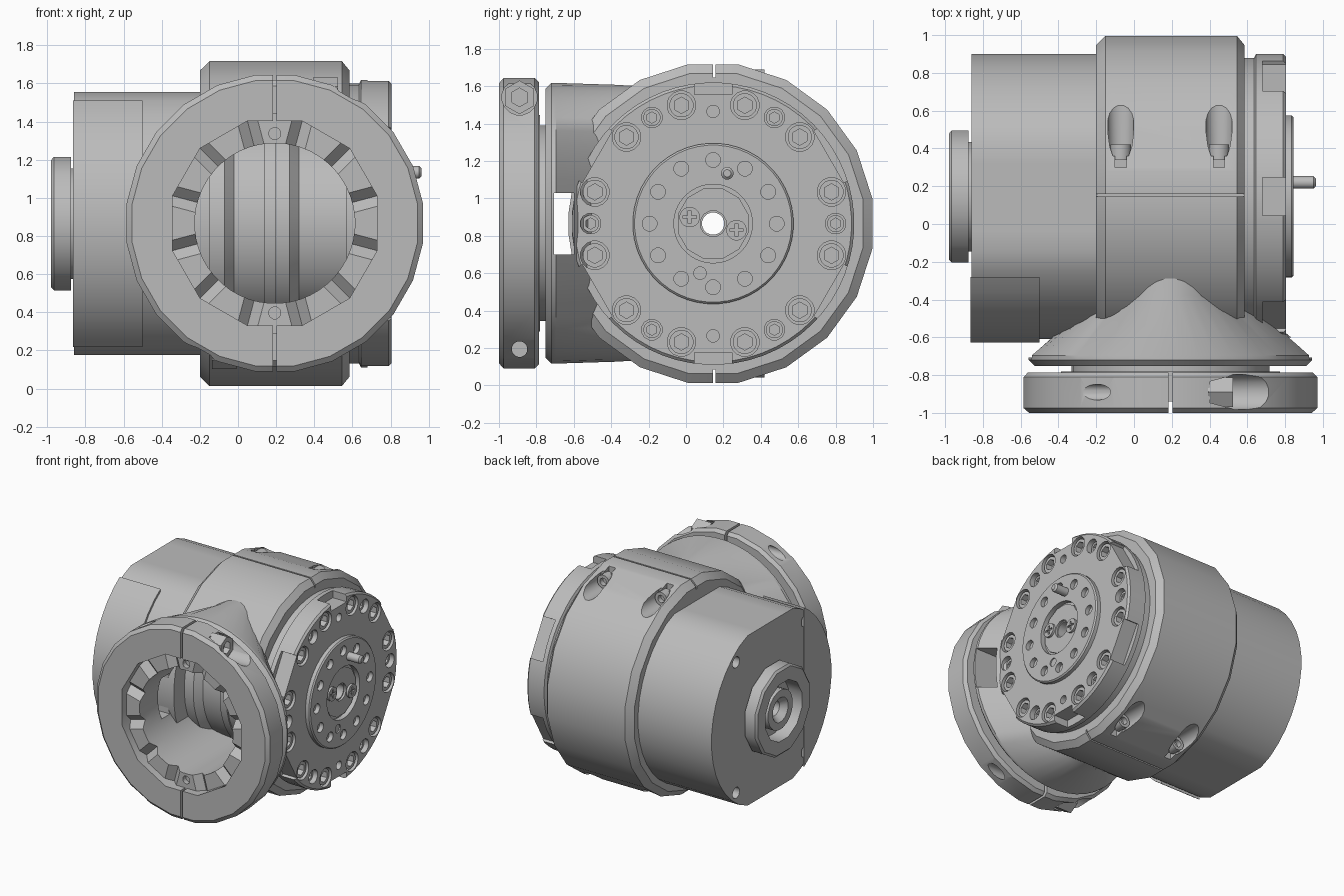
import bpy, bmesh
from math import pi, sin, cos, radians
from mathutils import Matrix, Vector

if "Cube" in bpy.data.objects:
    bpy.data.objects.remove(bpy.data.objects["Cube"])

grey = bpy.data.materials.new("machined grey")
grey.use_nodes = True
grey.diffuse_color = (0.5, 0.5, 0.5, 1)
grey.node_tree.nodes["Principled BSDF"].inputs["Base Color"].default_value = (0.5, 0.5, 0.5, 1)

AX = (0.145, 0.865)   # main axis, as (y, z)
FR = (0.193, 0.867)   # front flange axis, as (x, z)


def turn(bm, axis, c, prof, n=24, closed=False):
    """Revolve (position, radius[, width scale]) points about an X, Y or Z axis through c."""
    rings = []
    for p, r, *s in prof:
        ring = []
        for i in range(n):
            a = 2 * pi * (i + 0.5) / n
            u, v = c[0] + r * cos(a) * (s[0] if s else 1), c[1] + r * sin(a)
            ring.append(bm.verts.new((p, u, v) if axis == "X" else (u, p, v)))
        rings.append(ring)
    pairs = list(zip(rings, rings[1:]))
    if closed:
        pairs.append((rings[-1], rings[0]))
    else:
        bm.faces.new(rings[0])
        bm.faces.new(rings[-1])
    for a, b in pairs:
        for i in range(n):
            j = (i + 1) % n
            bm.faces.new((a[i], a[j], b[j], b[i]))


def rod(bm, axis, c, a, b, r, n=16):
    turn(bm, axis, c, [(a, r), (b, r)], n)


def box(bm, loc, size, rot=Matrix.Identity(4)):
    m = Matrix.Translation(loc) @ rot @ Matrix.Diagonal((*size, 1))
    bmesh.ops.create_cube(bm, size=1, matrix=m)


def make(name, bm, angle=32):
    bmesh.ops.recalc_face_normals(bm, faces=bm.faces)
    me = bpy.data.meshes.new(name)
    bm.to_mesh(me)
    bm.free()
    me.materials.append(grey)
    ob = bpy.data.objects.new(name, me)
    bpy.context.collection.objects.link(ob)
    smooth(ob, angle)
    return ob


def smooth(ob, angle=32):
    bpy.ops.object.select_all(action="DESELECT")
    ob.select_set(True)
    bpy.context.view_layer.objects.active = ob
    bpy.ops.object.shade_smooth_by_angle(angle=radians(angle))


def cut(ob, bm):
    """Subtract the cutter solids from the object and bake the result."""
    tool = make("cutter", bm)
    tool.hide_render = True
    mod = ob.modifiers.new("cut", "BOOLEAN")
    mod.object, mod.solver, mod.use_self = tool, "EXACT", True
    bpy.context.view_layer.objects.active = ob
    bpy.ops.object.modifier_apply(modifier=mod.name)
    bpy.data.objects.remove(tool)
    smooth(ob)


def polar(r, deg):
    return (AX[0] + r * cos(radians(deg)), AX[1] + r * sin(radians(deg)))


# Motor housing: a cylinder with flattened top and bottom
b = bmesh.new()
turn(b, "X", AX, [(-0.86, 0.757), (-0.15, 0.757)], 40)
for v in b.verts:
    v.co.z = min(max(v.co.z, AX[1] - 0.69), AX[1] + 0.69)
housing = make("motor_housing", b)
b = bmesh.new()
rod(b, "X", AX, -1, 0, 0.06)
for sy in (-1, 1):
    for sz in (-1, 1):
        rod(b, "X", (AX[0] + sy * 0.44, AX[1] + sz * 0.53), -0.9, -0.8, 0.045, 12)
cut(housing, b)

# Curved cover plate on the front of the housing
b = bmesh.new()
rod(b, "X", AX, -0.866, -0.5, 0.775, 40)
bmesh.ops.bisect_plane(b, geom=b.verts[:] + b.edges[:] + b.faces[:], plane_co=(0, -0.28, 0),
                       plane_no=(0, 1, 0), clear_outer=True)
bmesh.ops.holes_fill(b, edges=b.edges[:])
make("housing_cover", b)

# Rear hub with its inner shaft sleeve
b = bmesh.new()
turn(b, "X", AX, [(-0.85, 0.3), (-0.875, 0.3), (-0.875, 0.362), (-0.965, 0.362),
                  (-0.98, 0.345), (-0.98, 0.24), (-0.85, 0.24)], 12, True)
make("rear_hub", b)
b = bmesh.new()
turn(b, "X", AX, [(-0.85, 0.16), (-0.95, 0.16), (-0.95, 0.1), (-0.9, 0.06), (-0.85, 0.06)], 16, True)
make("shaft_sleeve", b)

# Clamp body, with bolt pockets, split grooves, front bore and side window
R = 0.862
b = bmesh.new()
turn(b, "X", AX, [(-0.2, R - 0.05), (-0.15, R), (0.545, R), (0.585, R - 0.05)], 20)
clamp = make("clamp_body", b, 25)
b = bmesh.new()
rod(b, "Y", FR, -1, -0.1, 0.42, 48)
box(b, (0.2, -0.675, 0.865), (1.2, 0.15, 0.33))
cut(clamp, b)
b = bmesh.new()
rod(b, "X", AX, -0.5, 1, 0.06)
for s in (-1, 1):
    box(b, (0.2, 0.152, AX[1] + s * 0.86), (1, 0.013, 0.16))
    for x in (-0.07, 0.45):
        rod(b, "Y", (x, AX[1] + s * 0.77), 0.36, 1.2, 0.07)
        box(b, (x, 0.34, AX[1] + s * 0.82), (0.06, 0.08, 0.1))
cut(clamp, b)

b = bmesh.new()
for s in (-1, 1):
    for x in (-0.07, 0.45):
        turn(b, "Y", (x, AX[1] + s * 0.77),
             [(0.34, 0.055), (0.42, 0.055), (0.42, 0.03), (0.38, 0.03)], 12)
make("clamp_bolts", b)

# Ribbed core seen through the front bore
b = bmesh.new()
turn(b, "X", AX, [(-0.24, 0.06), (-0.24, 0.62), (-0.07, 0.62), (-0.02, 0.57), (0.14, 0.57),
                  (0.14, 0.58), (0.2, 0.58), (0.2, 0.57), (0.27, 0.57), (0.32, 0.52),
                  (0.58, 0.52), (0.58, 0.06)], 48, True)
make("inner_core", b)

# Flared neck joining the clamp body to the front flange
b = bmesh.new()
turn(b, "Y", FR, [(-0.79, 0.525), (-0.752, 0.525), (-0.752, 0.72), (-0.72, 0.752),
                  (-0.695, 0.752), (-0.38, 0.742, 0.51), (0, 0.72, 0.53)], 48)
neck = make("flared_neck", b)
b = bmesh.new()
rod(b, "Y", FR, -1, -0.1, 0.42, 48)
box(b, (0.2, -0.653, 0.865), (2.4, 0.106, 0.33))
cut(neck, b)

# Front flange: clamp ring with split slits and opposed bolt pockets
b = bmesh.new()
turn(b, "Y", FR, [(-1, 0.755), (-0.975, 0.784), (-0.81, 0.784), (-0.785, 0.76)], 24)
flange = make("front_flange", b, 20)
b = bmesh.new()
rod(b, "Y", FR, -1.1, -0.7, 0.555, 12)
cut(flange, b)
b = bmesh.new()
for s in (-1, 1):
    z = FR[1] + s * 0.673
    box(b, (FR[0], -0.9, FR[1] + s * 0.68), (0.02, 0.4, 0.4))
    rod(b, "X", (-0.89, z), FR[0] + s * 0.21, FR[0] + s, 0.095)
    rod(b, "X", (-0.89, z), FR[0] - s * 0.15, FR[0] - s, 0.042)
cut(flange, b)
b = bmesh.new()
for s in (-1, 1):
    x, z = FR[0] + s * 0.2, FR[1] + s * 0.673
    turn(b, "X", (-0.89, z), [(x, 0.09), (x + s * 0.13, 0.09),
                              (x + s * 0.13, 0.05), (x + s * 0.08, 0.05)], 6)
make("flange_bolts", b)

# Toothed coupling ring inside the flange
b = bmesh.new()
turn(b, "Y", FR, [(-0.94, 0.42), (-0.94, 0.58), (-0.78, 0.58), (-0.78, 0.42)], 48, True)
teeth = make("coupling_teeth", b)
b = bmesh.new()
for k in range(12):
    a = radians(15 + 30 * k)
    rot = Matrix.Rotation(-a, 4, "Y") @ Matrix.Rotation(pi / 4, 4, "X")
    box(b, (FR[0] + 0.5 * cos(a), -0.94, FR[1] + 0.5 * sin(a)), (0.3, 0.075, 0.075), rot)
for s in (-1, 1):
    rod(b, "Y", (FR[0], FR[1] + s * 0.47), -0.96, -0.9, 0.032, 12)
cut(teeth, b)

# Output disc with rim notches and bolt recesses
b = bmesh.new()
turn(b, "X", AX, [(0.57, 0.735), (0.635, 0.735), (0.645, 0.755), (0.79, 0.755), (0.805, 0.74)], 60)
disc = make("output_disc", b)
b = bmesh.new()
rod(b, "X", AX, 0.5, 1, 0.06)
for k in range(6):
    d = 30 + 60 * k
    upright = k in (1, 4)
    r = 0.69 if upright else 0.715
    y, z = polar(r + 0.1, d)
    box(b, (0.78, y, z), (0.2, 0.2, 0.2 if upright else 0.32), Matrix.Rotation(radians(d), 4, "X"))
    rod(b, "X", polar(0.655, 60 * k), 0.72, 0.9, 0.056, 12)
    if upright:
        rod(b, "X", polar(0.6, d), 0.74, 0.9, 0.034, 12)
for k in range(12):
    rod(b, "X", polar(0.655, 15 + 30 * k), 0.72, 0.9, 0.077)
cut(disc, b)

# Socket-head bolts in the output disc
b, sockets = bmesh.new(), bmesh.new()
for k in range(12):
    c = polar(0.655, 15 + 30 * k)
    rod(b, "X", c, 0.7, 0.79, 0.065)
    rod(sockets, "X", c, 0.74, 0.9, 0.044, 6)
for k in range(6):
    c = polar(0.655, 60 * k)
    rod(b, "X", c, 0.7, 0.77, 0.046)
    rod(sockets, "X", c, 0.74, 0.9, 0.03, 6)
cut(make("disc_bolts", b), sockets)

# Raised inner plate with a ring of holes and a locating pin
b = bmesh.new()
turn(b, "X", AX, [(0.79, 0.21), (0.79, 0.43), (0.835, 0.43), (0.845, 0.42), (0.845, 0.21)], 48, True)
plate = make("inner_plate", b)
b = bmesh.new()
for k in range(12):
    rod(b, "X", polar(0.34, 30 * k), 0.81, 0.9, 0.04, 12)
rod(b, "X", (0.075, 0.6), 0.835, 0.9, 0.034, 12)
cut(plate, b)
b = bmesh.new()
turn(b, "X", (0.22, 1.134), [(0.82, 0.034), (0.95, 0.034), (0.963, 0.02)], 12)
make("locating_pin", b)

# Centre hub ring and its two cross-head screws
b = bmesh.new()
turn(b, "X", AX, [(0.79, 0.07), (0.79, 0.195), (0.822, 0.195), (0.822, 0.07)], 12, True)
make("centre_ring", b)
b, slots = bmesh.new(), bmesh.new()
for y, z in ((0.02, 0.9), (0.27, 0.83)):
    rod(b, "X", (y, z), 0.8, 0.84, 0.055)
    box(slots, (0.85, y, z), (0.05, 0.07, 0.016))
    box(slots, (0.85, y, z), (0.05, 0.016, 0.07))
cut(make("centre_screws", b), slots)
